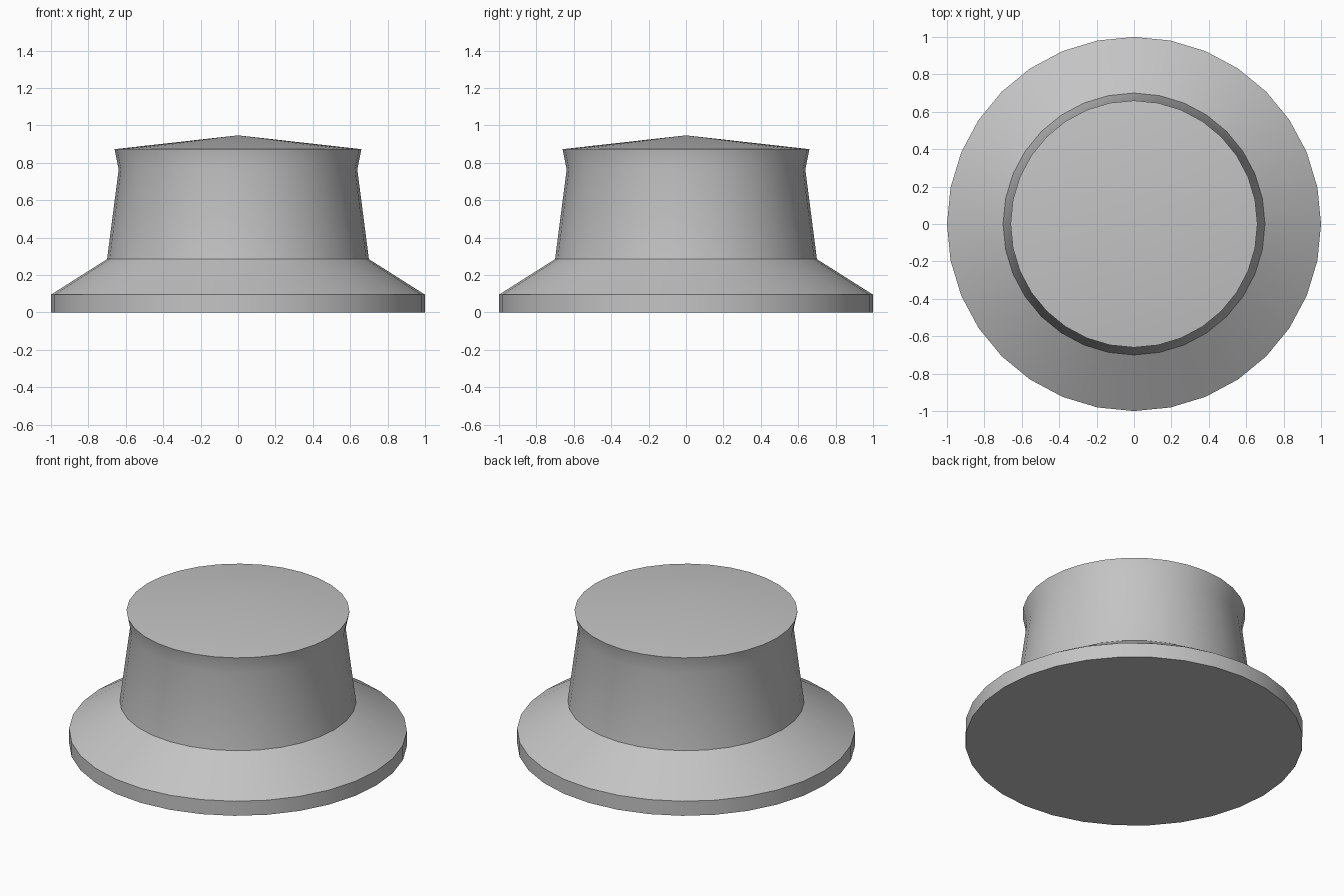
import bpy
import bmesh
import math

cube = bpy.data.objects.get("Cube")
if cube:
    bpy.data.objects.remove(cube, do_unlink=True)

# Plain grey material
grey = bpy.data.materials.new("plain_grey")
grey.use_nodes = True
color = (0.55, 0.55, 0.55, 1.0)
grey.diffuse_color = color
grey.node_tree.nodes["Principled BSDF"].inputs["Base Color"].default_value = color

SIDES = 32


def lathe(name, profile, material):
    """Spin a (radius, height) profile around the z axis."""
    bm = bmesh.new()
    verts = [bm.verts.new((0, -r, z)) for r, z in profile]
    edges = [bm.edges.new(pair) for pair in zip(verts, verts[1:])]
    bmesh.ops.spin(bm, geom=verts + edges, cent=(0, 0, 0), axis=(0, 0, 1),
                   angle=math.tau, steps=SIDES, use_duplicate=False)
    bmesh.ops.remove_doubles(bm, verts=bm.verts, dist=0.0005)
    # Flat bottom as a single polygon
    rim = [e for e in bm.edges if e.is_boundary]
    bmesh.ops.holes_fill(bm, edges=rim, sides=0)
    bmesh.ops.recalc_face_normals(bm, faces=bm.faces)
    mesh = bpy.data.meshes.new(name)
    bm.to_mesh(mesh)
    bm.free()
    mesh.materials.append(material)
    obj = bpy.data.objects.new(name, mesh)
    bpy.context.collection.objects.link(obj)
    return obj


# Flanged knob: base rim, sloping skirt, waisted grip and shallow cone cap
knob = lathe("knob", [
    (1.0, 0.0),
    (1.0, 0.095),
    (0.70, 0.285),
    (0.638, 0.765),
    (0.66, 0.873),
    (0.0, 0.947),
], grey)

# Smooth walls with crisp rims
bpy.ops.object.select_all(action="DESELECT")
knob.select_set(True)
bpy.context.view_layer.objects.active = knob
bpy.ops.object.shade_smooth_by_angle(angle=math.radians(30))
